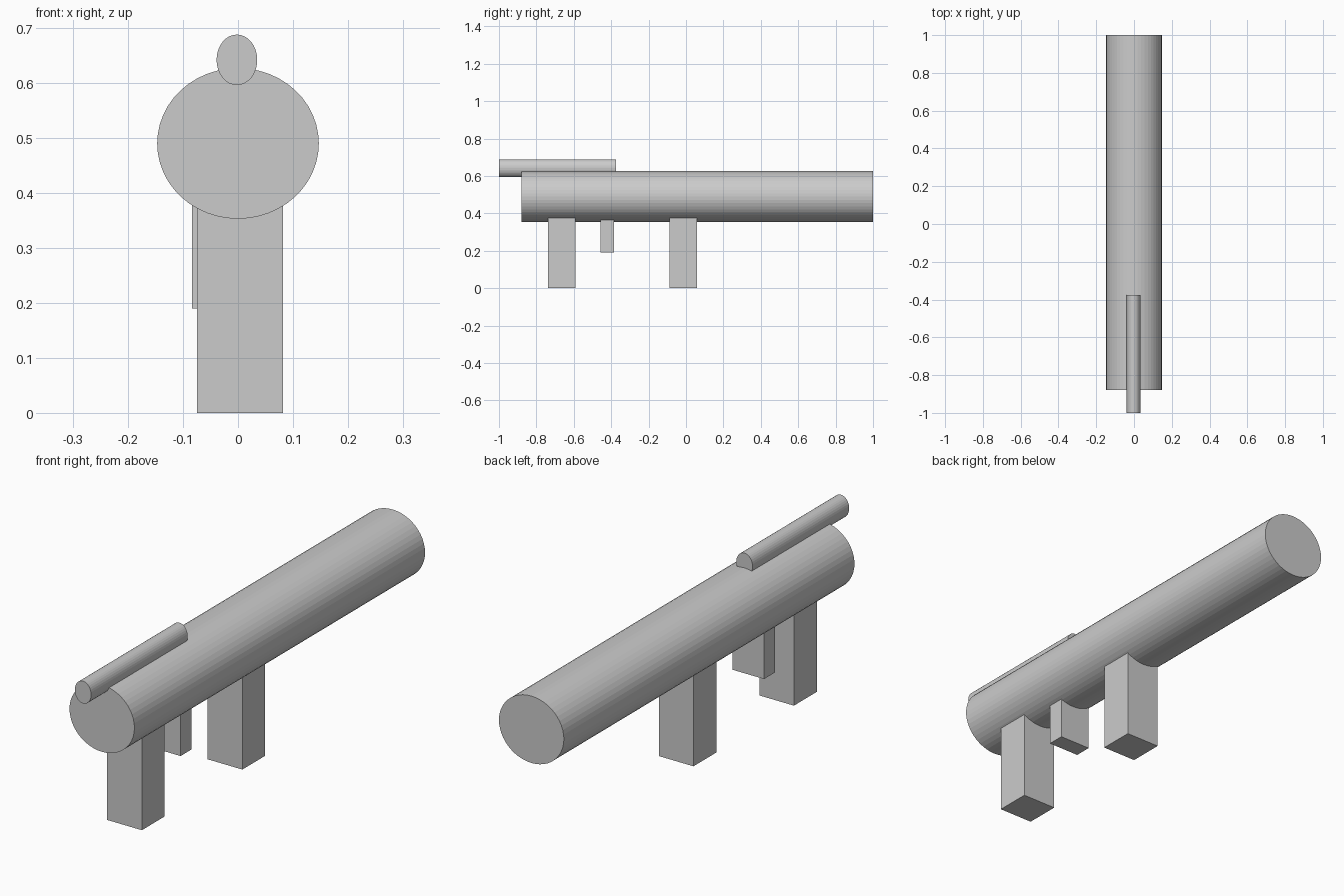
import bpy, math

if "Cube" in bpy.data.objects:
    bpy.data.objects.remove(bpy.data.objects["Cube"])


def tube(name, x, z, rx, rz, y0, y1, sides):
    # slightly oval cylinder lying along y
    bpy.ops.mesh.primitive_cylinder_add(vertices=sides, radius=1, depth=1,
                                        location=(x, (y0 + y1) / 2, z),
                                        rotation=(math.pi / 2, 0, 0))
    ob = bpy.context.object
    ob.name = name
    ob.scale = (rx, rz, y1 - y0)
    bpy.ops.object.transform_apply(location=False, rotation=True, scale=True)
    return ob


def block(name, x0, x1, y0, y1, z0, z1):
    bpy.ops.mesh.primitive_cube_add(size=1, location=((x0 + x1) / 2, (y0 + y1) / 2, (z0 + z1) / 2))
    ob = bpy.context.object
    ob.name = name
    ob.scale = (x1 - x0, y1 - y0, z1 - z0)
    bpy.ops.object.transform_apply(location=False, rotation=False, scale=True)
    return ob


# main barrel and sighting tube
tube("main_tube", 0, 0.49, 0.147, 0.137, -0.88, 1.0, 48)
tube("sight_tube", -0.002, 0.642, 0.037, 0.046, -1.0, -0.375, 32)

# two grips under the barrel, tops sunk into it
for name, y in (("rear_grip", -0.665), ("front_grip", -0.015)):
    block(name, -0.075, 0.082, y - 0.074, y + 0.074, 0, 0.40)

# trigger between the grips
block("trigger", -0.084, 0.06, -0.457, -0.385, 0.19, 0.40)
